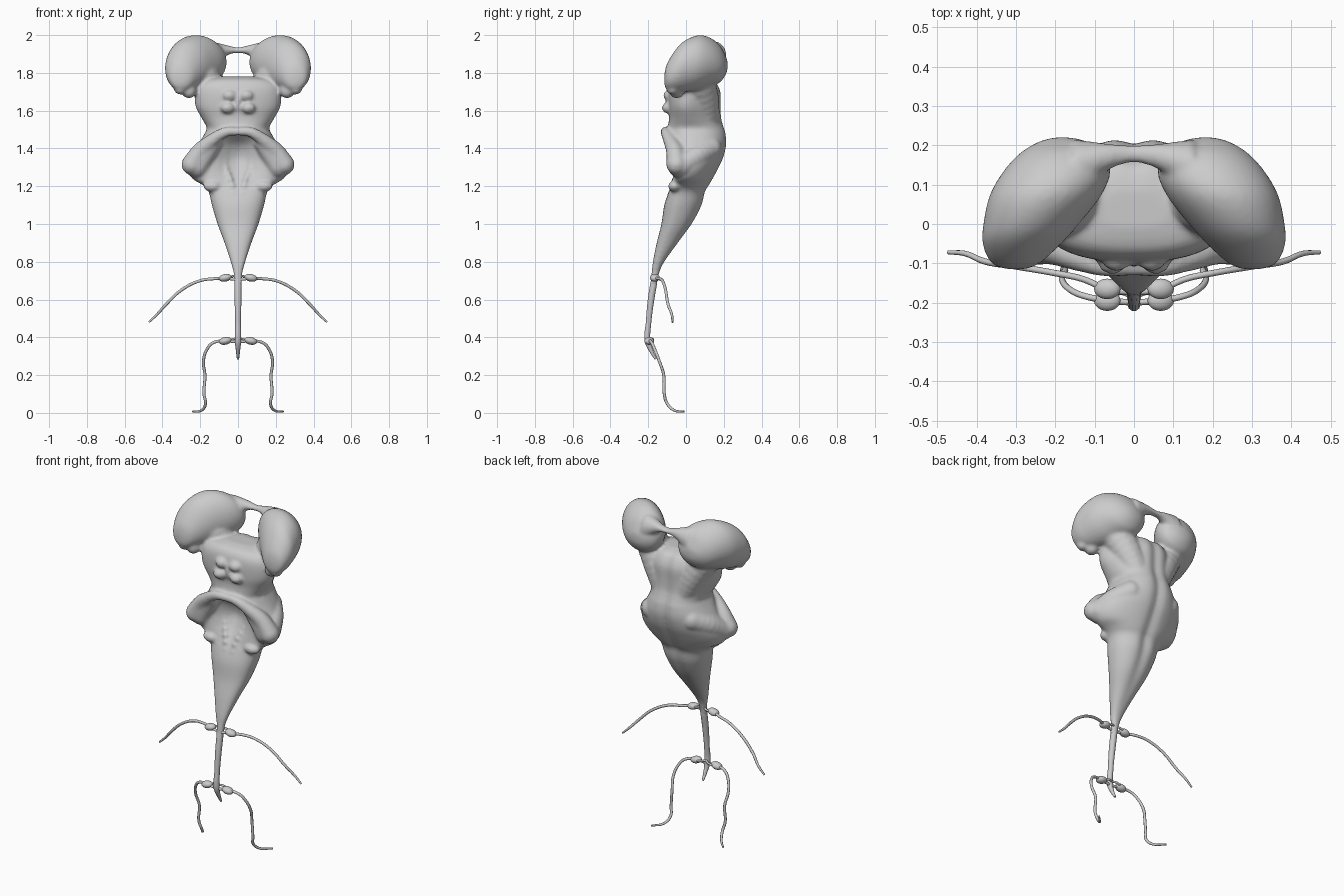
import bpy, bmesh, math
from mathutils import Vector, Matrix

if "Cube" in bpy.data.objects:
    bpy.data.objects.remove(bpy.data.objects["Cube"])


def spow(v, e):
    return math.copysign(abs(v) ** e, v)


def skin(bm, rings):
    """Bridge rings of points and cap both ends."""
    vs = [[bm.verts.new(p) for p in r] for r in rings]
    n = len(vs[0])
    for a, b in zip(vs, vs[1:]):
        for i in range(n):
            j = (i + 1) % n
            bm.faces.new((a[i], a[j], b[j], b[i]))
    bm.faces.new(vs[0][::-1])
    bm.faces.new(vs[-1])


def smooth_rows(rows, k=5):
    """Catmull-Rom interpolation of a section table."""
    out = []
    for i in range(len(rows) - 1):
        p = [rows[max(i - 1, 0)], rows[i], rows[i + 1], rows[min(i + 2, len(rows) - 1)]]
        for s in range(k):
            t = s / k
            out.append([0.5 * (2 * b + (c - a) * t + (2 * a - 5 * b + 4 * c - d) * t * t
                               + (3 * b - a - 3 * c + d) * t ** 3) for a, b, c, d in zip(*p)])
    return out + [list(rows[-1])]


def box_loft(bm, rows, axis, side=1, n=32):
    """Elliptic loft along axis 'x' or 'y'; rows: station, a0, a1, z0, z1."""
    rings = []
    for st, a0, a1, z0, z1 in smooth_rows(rows):
        ring = []
        for i in range(n):
            t = 2 * math.pi * i / n
            a = (a0 + a1) / 2 + (a1 - a0) / 2 * math.cos(t)
            z = (z0 + z1) / 2 + (z1 - z0) / 2 * math.sin(t)
            ring.append((st, a, z) if axis == 'x' else (a * side, st, z))
        rings.append(ring)
    skin(bm, rings)


def blob(bm, loc, size, tilt=0, n=16, m=10):
    """Ellipsoid built from latitude rings."""
    mat = (Matrix.Translation(loc) @ Matrix.Rotation(tilt, 4, 'Y')
           @ Matrix.Diagonal((*size, 1)))
    rings = []
    for j in range(m + 1):
        a = math.pi * (.06 + .88 * j / m)
        rings.append([mat @ Vector((math.sin(a) * math.cos(2 * math.pi * i / n),
                                    math.sin(a) * math.sin(2 * math.pi * i / n),
                                    -math.cos(a))) for i in range(n)])
    skin(bm, rings)


def chain(bm, pts, side):
    """Row of overlapping spheres; pts: x, y, z, radius."""
    for x, y, z, r in smooth_rows(pts, 4):
        blob(bm, (x * side, y, z), (r, r, r))


def finish(bm, name):
    bmesh.ops.recalc_face_normals(bm, faces=bm.faces)
    me = bpy.data.meshes.new(name)
    bm.to_mesh(me)
    bm.free()
    for p in me.polygons:
        p.use_smooth = True
    ob = bpy.data.objects.new(name, me)
    bpy.context.collection.objects.link(ob)
    return ob


def tube(name, pts, radii):
    cu = bpy.data.curves.new(name, 'CURVE')
    cu.dimensions = '3D'
    cu.bevel_depth = 1
    cu.bevel_resolution = 3
    cu.resolution_u = 6
    cu.use_fill_caps = True
    sp = cu.splines.new('BEZIER')
    sp.bezier_points.add(len(pts) - 1)
    for bp, p, r in zip(sp.bezier_points, pts, radii):
        bp.co, bp.radius = p, r
        bp.handle_left_type = bp.handle_right_type = 'AUTO'
    ob = bpy.data.objects.new(name, cu)
    bpy.context.collection.objects.link(ob)


bm = bmesh.new()

# trunk: z, front half width, back half width, front y, back y, front hollow depth
trunk = [
    (.68, .021, .019, -.188, -.154, 0), (.74, .024, .022, -.182, -.142, 0),
    (.80, .040, .034, -.175, -.115, 0), (.90, .074, .06, -.155, -.04, 0),
    (1.0, .113, .09, -.13, .035, 0), (1.10, .145, .11, -.115, .088, 0),
    (1.17, .163, .12, -.10, .105, .01), (1.205, .195, .14, -.09, .125, .02),
    (1.24, .26, .15, -.085, .145, .035), (1.29, .285, .16, -.08, .172, .06),
    (1.35, .27, .17, -.08, .20, .08), (1.42, .222, .165, -.085, .217, .06),
    (1.48, .183, .15, -.10, .214, .01), (1.51, .172, .14, -.095, .205, 0),
    (1.56, .205, .13, -.09, .192, 0), (1.62, .243, .12, -.095, .19, 0),
    (1.69, .25, .12, -.095, .19, 0), (1.735, .235, .11, -.085, .175, 0),
    (1.765, .19, .09, -.06, .15, 0), (1.78, .10, .05, -.01, .10, 0)]
rings = []
for z, wf, wb, y0, y1, dent in smooth_rows(trunk, 4):
    ring = []
    for i in range(64):
        t = 2 * math.pi * i / 64
        s = spow(math.sin(t), .8)
        w = wf + (wb - wf) * ((s + 1) / 2) ** 2
        x = w * spow(math.cos(t), .8)
        y = (y0 + y1) / 2 + (y1 - y0) / 2 * s
        if s < 0:
            y += dent * math.exp(-(x / .1) ** 2) * -s
        else:
            y -= .015 * math.exp(-(x / .03) ** 2) * min(1, max(0, (z - .8) * 3))
        ring.append((x, y, z))
    rings.append(ring)
skin(bm, rings)

# bridge between the two lobes
box_loft(bm, [(-.15, .07, .215, 1.80, 1.97), (-.07, .135, .205, 1.885, 1.95),
              (0, .155, .20, 1.905, 1.935), (.07, .135, .205, 1.885, 1.95),
              (.15, .07, .215, 1.80, 1.97)], 'x')

lobe = [(-.115, .28, .32, 1.74, 1.79), (-.10, .24, .362, 1.71, 1.85),
        (-.05, .185, .385, 1.70, 1.93), (0, .14, .383, 1.70, 1.975),
        (.07, .085, .368, 1.71, 2.0), (.13, .06, .335, 1.73, 1.985),
        (.18, .075, .29, 1.75, 1.945), (.21, .12, .24, 1.79, 1.89),
        (.22, .165, .20, 1.82, 1.86)]
for s in (1, -1):
    # upper lobe with the small knobs beneath it
    box_loft(bm, lobe, 'y', s)
    blob(bm, (.305 * s, -.07, 1.715), (.034, .035, .03))
    blob(bm, (.26 * s, -.05, 1.705), (.04, .04, .04))
    # stalk from trunk to lobe
    chain(bm, [(.07, .11, 1.55, .07), (.12, .09, 1.66, .085), (.19, .06, 1.78, .09)], s)
    # flaring wing that starts at the arch
    chain(bm, [(0, -.11, 1.49, .022), (.07, -.108, 1.485, .027), (.14, -.085, 1.44, .036),
               (.20, -.06, 1.385, .046), (.245, -.05, 1.315, .055)], s)
    chain(bm, [(.13, -.06, 1.43, .045), (.175, -.04, 1.37, .06), (.215, -.03, 1.31, .068)], s)
    # side panel running back from the wing
    chain(bm, [(.225, -.02, 1.31, .06), (.19, .06, 1.36, .06), (.13, .13, 1.40, .06)], s)
    # four bumps on the front and small swellings under the wings
    blob(bm, (.045 * s, -.09, 1.68), (.038, .03, .03))
    blob(bm, (.055 * s, -.095, 1.615), (.038, .033, .03))
    blob(bm, (.135 * s, -.06, 1.20), (.05, .035, .03))
    # long ridges either side of the hollow
    chain(bm, [(.05, -.01, 1.42, .016), (.07, -.02, 1.32, .016),
               (.03, -.075, 1.2, .015), (.02, -.10, 1.05, .015)], s)
blob(bm, (0, -.09, 1.645), (.016, .02, .05))

body = finish(bm, "brainstem")
rm = body.modifiers.new("fuse", 'REMESH')
rm.mode = 'VOXEL'
rm.voxel_size = .009
rm.use_smooth_shade = True
sm = body.modifiers.new("soften", 'SMOOTH')
sm.factor = .5
sm.iterations = 5

# thin cord
tube("spinal_cord",
     [(0, -.162, .74), (0, -.172, .68), (0, -.185, .6), (0, -.198, .48),
      (0, -.203, .38), (0, -.18, .32), (0, -.16, .285)],
     [.014, .019, .018, .015, .017, .010, .006])

# paired nerves with ganglia
upper = [(0, -.175, .705), (.07, -.165, .712), (.13, -.14, .71), (.20, -.125, .70), (.30, -.108, .65),
         (.38, -.095, .575), (.43, -.075, .52), (.472, -.072, .48)]
lower = [(0, -.20, .375), (.06, -.195, .38), (.13, -.182, .372), (.165, -.165, .335), (.183, -.14, .27),
         (.175, -.118, .20), (.18, -.115, .10), (.172, -.10, .05), (.19, -.065, .015), (.24, -.01, .007)]
for s, label in ((1, "right"), (-1, "left")):
    for level, path, z in (("upper", upper, .715), ("lower", lower, .381)):
        tube(f"{level}_nerve_{label}", [(x * s, y, q) for x, y, q in path],
             [.008] * (len(path) - 2) + [.007, .005])
        bm = bmesh.new()
        blob(bm, (.068 * s, path[1][1], z), (.034, .026, .02), .2 * s, 24, 16)
        finish(bm, f"{level}_ganglion_{label}")
        # second rootlet
        y = path[0][1]
        tube(f"{level}_rootlet_{label}", [(0, y + .01, z + .015), (.03 * s, y + .025, z + .008),
                                          (.065 * s, path[1][1] + .01, z)], [.006] * 3)
